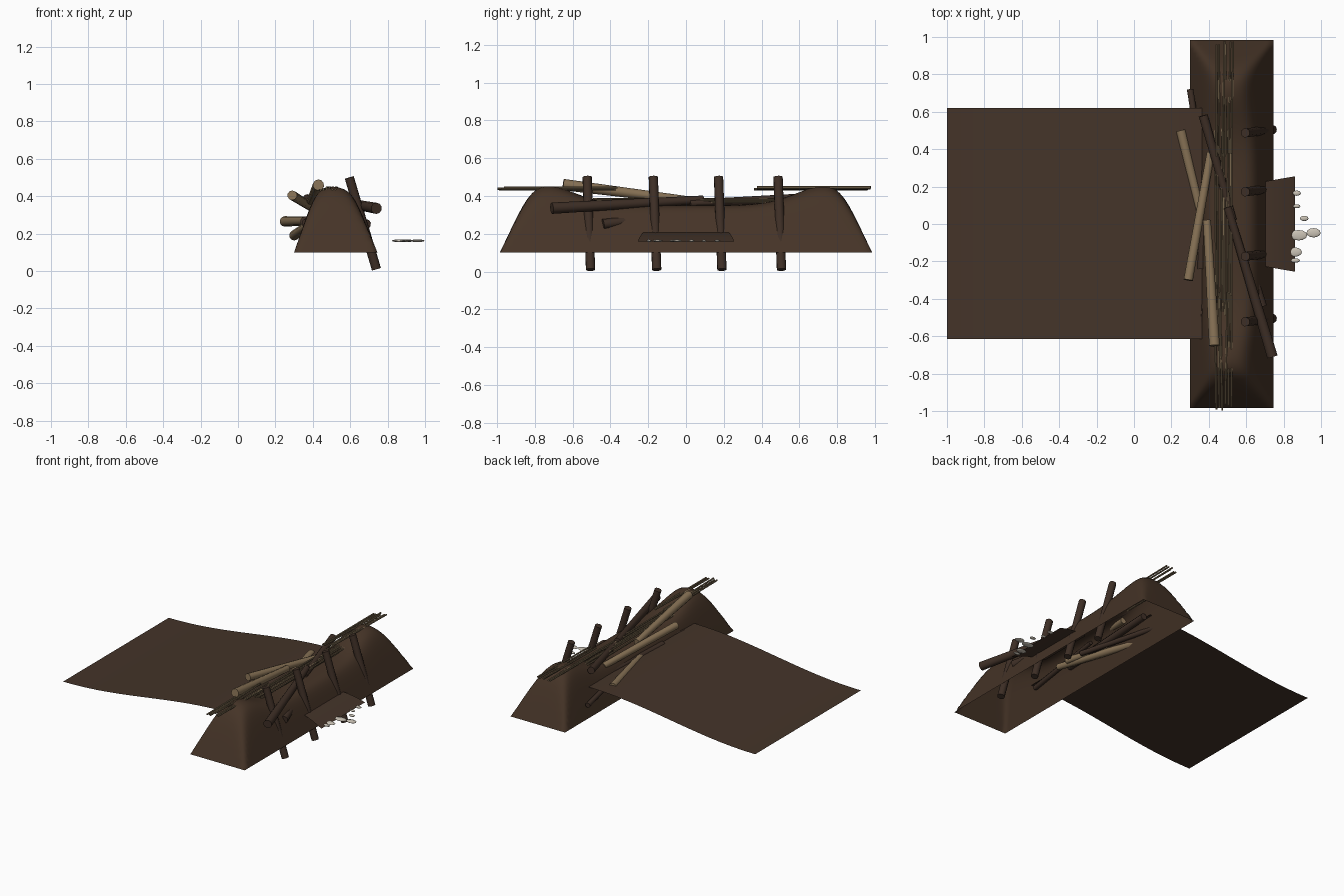
import bpy, bmesh, math, random
from mathutils import Vector

random.seed(4)
cube = bpy.data.objects.get("Cube")
if cube:
    bpy.data.objects.remove(cube)


def material(name, rgb):
    m = bpy.data.materials.new(name)
    m.use_nodes = True
    m.diffuse_color = (*rgb, 1)
    m.node_tree.nodes["Principled BSDF"].inputs["Base Color"].default_value = (*rgb, 1)
    return m


earth = material("dark earth", (.060, .034, .020))
murky = material("murky water", (.058, .034, .022))
bark = material("dark bark", (.048, .028, .019))
peeled = material("peeled wood", (.24, .165, .09))
straw = material("dry reed", (.20, .145, .08))
foam_white = material("pale foam", (.60, .55, .47))


def finish(name, bm, mat, smooth=40):
    mesh = bpy.data.meshes.new(name)
    bmesh.ops.recalc_face_normals(bm, faces=bm.faces)
    bm.to_mesh(mesh)
    bm.free()
    mesh.materials.append(mat)
    ob = bpy.data.objects.new(name, mesh)
    bpy.context.collection.objects.link(ob)
    bpy.ops.object.select_all(action='DESELECT')
    ob.select_set(True)
    bpy.context.view_layer.objects.active = ob
    bpy.ops.object.shade_smooth_by_angle(angle=math.radians(smooth))
    return ob


def sheet(name, mat, nu, nv, point):
    """Open grid whose points come from point(u, v), both from 0 to 1."""
    bm = bmesh.new()
    rows = [[bm.verts.new(point(i / nu, j / nv)) for j in range(nv + 1)]
            for i in range(nu + 1)]
    for a, b in zip(rows, rows[1:]):
        for j in range(nv):
            bm.faces.new((a[j], b[j], b[j + 1], a[j + 1]))
    ob = finish(name, bm, mat, 60)
    if ob.data.polygons[len(ob.data.polygons) // 2].normal.z < 0:
        ob.data.flip_normals()
    return ob


def add_rod(bm, start, end, r1, r2, sides):
    a, b = Vector(start), Vector(end)
    d = b - a
    mat = d.to_track_quat('Z', 'Y').to_matrix().to_4x4()
    mat.translation = (a + b) / 2
    bmesh.ops.create_cone(bm, cap_ends=True, segments=sides, radius1=r1,
                          radius2=r2, depth=d.length, matrix=mat)


def stick(name, mat, start, end, r1, r2):
    bm = bmesh.new()
    add_rod(bm, start, end, r1, r2, 10)
    finish(name, bm, mat)


# Earth bank: steep sides, sloping ends and a ridge that sags in the middle
def bank(u, v):
    x, y = .3 + .445 * u, -.985 + 1.97 * v
    side = min((x - .3) * 2.9, (.745 - x) * 2.5)
    slope = (.985 - abs(y)) * 2.1
    ridge = .252 + .12 * math.exp(-((abs(y) - .78) / .25) ** 2)
    if side < .001 or slope < .001:
        return (x, y, .1)
    return (x, y, .1 + (side ** -5 + slope ** -5 + ridge ** -5) ** -.2)


sheet("earth_bank", earth, 32, 80, bank)

# Water sheets on both sides of the bank
sheet("upper_water", murky, 24, 1, lambda u, v: (
    -1 + 1.38 * u, -.615 + 1.235 * v, .214 - .066 * math.cos(math.pi * u)))
sheet("outflow_water", murky, 6, 1, lambda u, v: (
    .6 + .26 * u, (v - .5) * (.42 + .09 * u), .215 - .055 * u * u))

# Slanted posts driven through the front of the bank
for i, y in enumerate((-.515, -.165, .18, .495)):
    stick(f"post_{i + 1}", bark, (.74, y + .01, .01), (.595, y - .008, .5), .025, .025)

# Dark and peeled branches piled on the bank
stick("long_log", bark, (.74, -.71, .335), (.50, .09, .38), .03, .022)
stick("front_stub", bark, (.685, -.44, .25), (.59, -.12, .29), .027, .022)
stick("waterline_branch", bark, (.36, -.24, .265), (.40, .58, .275), .027, .024)
stick("cross_branch", bark, (.37, .58, .385), (.53, .02, .36), .026, .02)
stick("low_branch", bark, (.30, .72, .20), (.42, -.05, .26), .018, .018)
stick("rear_branch", bark, (.36, -.60, .26), (.42, .05, .30), .018, .015)
stick("thick_peeled_log", peeled, (.43, -.65, .46), (.39, .02, .375), .03, .022)
stick("leaning_peeled_log", peeled, (.29, -.30, .405), (.41, .38, .33), .026, .022)
stick("low_peeled_log", peeled, (.30, .40, .19), (.41, -.30, .27), .027, .022)
stick("poking_peeled_log", peeled, (.25, .50, .265), (.42, -.20, .27), .028, .022)

# Bundles of reeds along the ridge
for name, y0, y1, z, count in (("front_reeds", -.98, -.38, .44, 6),
                               ("middle_reeds", -.48, .70, .375, 8),
                               ("back_reeds", .36, .96, .44, 6)):
    bm = bmesh.new()
    for i in range(count):
        x = .44 + .08 * i / (count - 1)
        s = random.uniform(-.02, .02)
        dz = random.uniform(-.008, .008)
        add_rod(bm, (x, y0 + s, z + dz), (x + s * .7, y1 + s, z + dz), .006, .006, 6)
    finish(name, bm, straw)

# Flat flecks of foam below the outflow
for i, (x, y, rx, ry) in enumerate(((.87, .165, .022, .014), (.87, .095, .02, .01),
                                    (.91, .03, .023, .014), (.88, -.06, .046, .028),
                                    (.96, -.047, .038, .025), (.86, -.15, .038, .025),
                                    (.86, -.195, .028, .012))):
    bm = bmesh.new()
    bmesh.ops.create_uvsphere(bm, u_segments=12, v_segments=8, radius=1)
    bmesh.ops.scale(bm, vec=(rx, ry, .007), verts=bm.verts)
    bmesh.ops.translate(bm, vec=(x, y, .162), verts=bm.verts)
    finish(f"foam_{i + 1}", bm, foam_white, 60)
